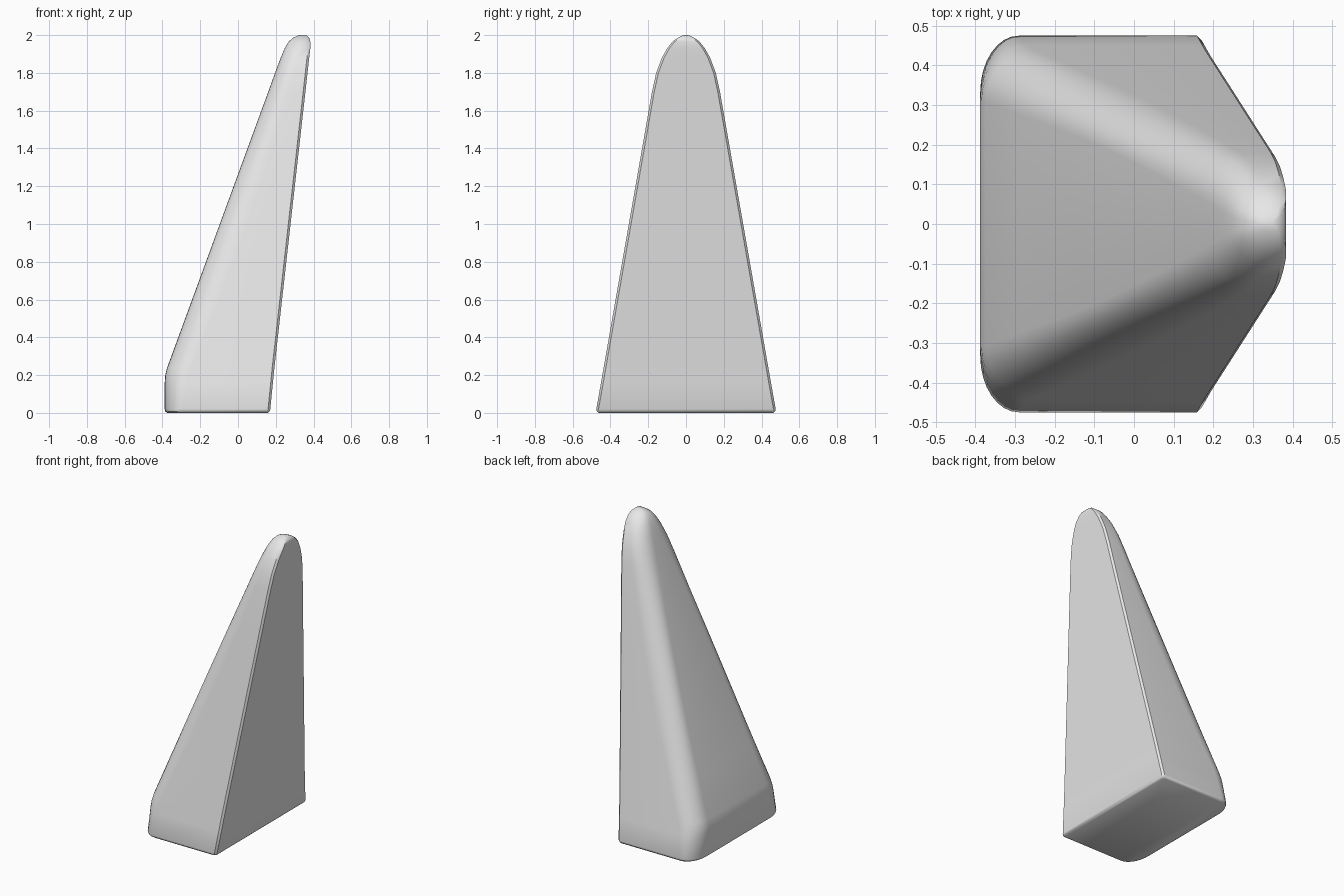
import bpy
import bmesh
import math

cube = bpy.data.objects.get("Cube")
if cube:
    bpy.data.objects.remove(cube, do_unlink=True)

grey = bpy.data.materials.new("light grey")
grey.use_nodes = True
grey.diffuse_color = (0.8, 0.8, 0.8, 1)
grey.node_tree.nodes["Principled BSDF"].inputs["Base Color"].default_value = (0.8, 0.8, 0.8, 1)

ARC_STEPS = 8


def section(z, back, front, width):
    """One horizontal outline: crisp flat front, rounded back corners."""
    t = z / 2
    depth = front - back
    rx = depth * (0.17 + 0.43 * t)
    ry = width * (0.3 + 0.6 * t ** 4)
    bevel = min(0.012, 0.25 * width, 0.25 * depth)
    half = [(front, width - bevel), (front - bevel, width)]
    for i in range(ARC_STEPS + 1):
        a = math.pi / 2 * i / ARC_STEPS
        half.append((back + rx * (1 - math.sin(a)), width - ry * (1 - math.cos(a))))
    outline = half + [(x, -y) for x, y in reversed(half)]
    return [(x, y, z) for x, y in outline]


# Profile rows: height, back edge, front edge, half width
rows = [
    (0.0, -0.375, 0.158, 0.462),
    (0.008, -0.385, 0.167, 0.472),
    (0.02, -0.388, 0.171, 0.475),
    (0.16, -0.388, 0.185, 0.45),
    (0.2, -0.385, 0.189, 0.443),
    (0.24, -0.375, 0.193, 0.436),
]
# Straight tapering shaft
for i in range(1, 7):
    f = i / 6
    rows.append((0.24 + 1.46 * f, -0.375 + 0.535 * f, 0.193 + 0.164 * f, 0.436 - 0.256 * f))
# Rounded tip
rows += [
    (1.8, 0.196, 0.368, 0.158),
    (1.88, 0.226, 0.377, 0.128),
    (1.93, 0.247, 0.383, 0.1),
    (1.965, 0.268, 0.383, 0.072),
    (1.985, 0.29, 0.378, 0.045),
    (1.997, 0.315, 0.365, 0.02),
    (2.0, 0.33, 0.352, 0.006),
]

# Loft the outlines into one closed body
bm = bmesh.new()
rings = [[bm.verts.new(p) for p in section(*row)] for row in rows]
for low, high in zip(rings, rings[1:]):
    for i in range(len(low)):
        j = (i + 1) % len(low)
        bm.faces.new((low[i], low[j], high[j], high[i]))
bm.faces.new(rings[0])
bm.faces.new(rings[-1])
bmesh.ops.recalc_face_normals(bm, faces=bm.faces)

mesh = bpy.data.meshes.new("tapered_wedge")
bm.to_mesh(mesh)
bm.free()
mesh.materials.append(grey)
wedge = bpy.data.objects.new("tapered_wedge", mesh)
bpy.context.collection.objects.link(wedge)

bpy.ops.object.select_all(action="DESELECT")
wedge.select_set(True)
bpy.context.view_layer.objects.active = wedge
bpy.ops.object.shade_smooth_by_angle(angle=math.radians(40))
